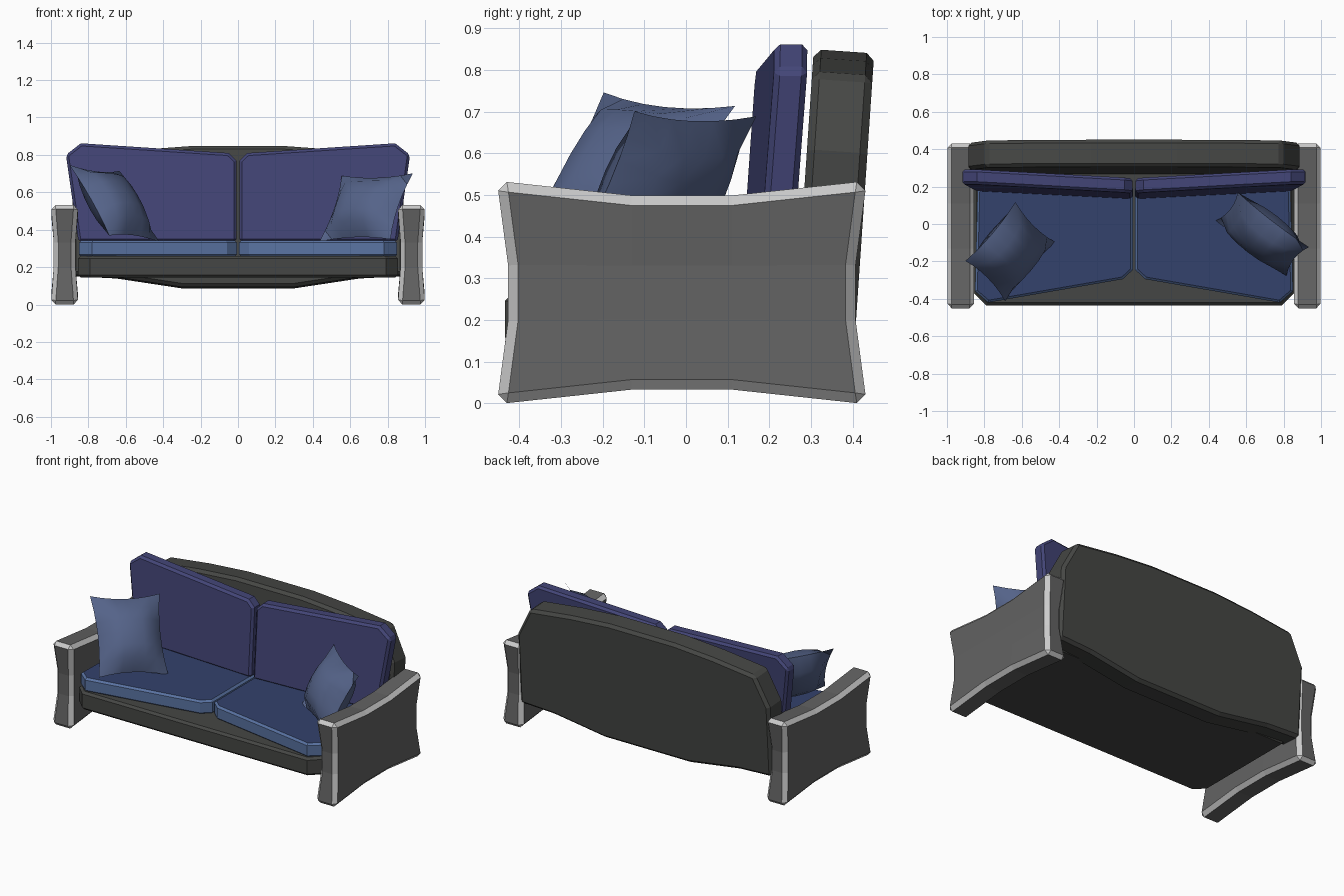
import bpy, bmesh
from mathutils import Vector

if "Cube" in bpy.data.objects:
    bpy.data.objects.remove(bpy.data.objects["Cube"])


def material(name, rgb):
    m = bpy.data.materials.new(name)
    m.diffuse_color = (*rgb, 1)
    m.use_nodes = True
    m.node_tree.nodes["Principled BSDF"].inputs["Base Color"].default_value = m.diffuse_color
    return m


ARM = material("arm_grey", (0.125, 0.125, 0.125))
TRIM = material("trim_grey", (0.55, 0.55, 0.55))
FRAME = material("frame_grey", (0.06, 0.062, 0.058))
SEAT = material("seat_blue", (0.033, 0.054, 0.15))
EDGE = material("seat_edge_blue", (0.1, 0.17, 0.36))
BACK = material("back_indigo", (0.056, 0.06, 0.185))
PILLOW = material("pillow_blue", (0.09, 0.125, 0.25))


def finish(name, bm, mats, bevel=0):
    """Bevel the sharp edges (strips take the last material) and make the object."""
    bmesh.ops.recalc_face_normals(bm, faces=bm.faces[:])
    if bevel:
        sharp = [e for e in bm.edges if e.calc_face_angle(0) > 0.9]
        bmesh.ops.bevel(bm, geom=sharp, offset=bevel, offset_type='OFFSET', segments=1,
                        profile=0.5, affect='EDGES', clamp_overlap=True,
                        material=len(mats) - 1)
    me = bpy.data.meshes.new(name)
    bm.to_mesh(me)
    bm.free()
    for m in mats:
        me.materials.append(m)
    ob = bpy.data.objects.new(name, me)
    bpy.context.collection.objects.link(ob)
    return ob


def prism(name, pts, place, mats, bevel):
    """Extrude an outline; place(a, b, s) positions each point for s = 0 and 1."""
    bm = bmesh.new()
    lo, hi = [[bm.verts.new(place(a, b, s)) for a, b in pts] for s in (0, 1)]
    bm.faces.new(lo)
    bm.faces.new(hi)
    n = len(pts)
    for i in range(n):
        j = (i + 1) % n
        f = bm.faces.new((lo[i], lo[j], hi[j], hi[i]))
        f.material_index = len(mats) - 1
    return finish(name, bm, mats, bevel)


def mirrored(half):
    return half + [(-x, b) for x, b in reversed(half)]


# Arms: boxes cut in three along depth and height, with the middles pulled in
def arm(name, side):
    bm = bmesh.new()
    bmesh.ops.create_cube(bm, size=2)
    edges = [e for e in bm.edges if abs(e.verts[0].co.x - e.verts[1].co.x) < 0.1]
    bmesh.ops.subdivide_edges(bm, edges=edges, cuts=2, use_grid_fill=True)
    for v in bm.verts:
        x, y, z = v.co
        mid_y, mid_z = abs(y) < 0.9, abs(z) < 0.9
        sy, sz = (1 if y > 0 else -1), (1 if z > 0 else -1)
        hx = 0.058 if mid_z else 0.073
        hy = 0.12 if mid_y else (0.417 if mid_z else 0.444)
        hz = 0.065 if mid_z else (0.233 if mid_y else 0.268)
        v.co = (side * 0.927 + x * hx, -0.01 + sy * hy, 0.266 + sz * hz)
    finish(name, bm, [ARM, TRIM], 0.024)


# Pillows: two bulging sheets with pinched sides, spanned by four corners
def pillow(name, a, b, c, d, thick=0.105, n=6):
    a, b, c, d = map(Vector, (a, b, c, d))
    mid = (a + b + c + d) / 4
    U, V = (b + c - a - d) / 4, (a + b - c - d) / 4
    nrm = U.cross(V).normalized()
    bm = bmesh.new()
    for s in (1, -1):
        rows = []
        for i in range(n + 1):
            row = []
            for j in range(n + 1):
                u, v = 2 * i / n - 1, 2 * j / n - 1
                qu, qv = 1 - u * u, 1 - v * v
                p = mid + U * u * (1 - 0.1 * qv) + V * v * (1 - 0.1 * qu)
                row.append(bm.verts.new(p + nrm * s * thick * (qu * qv) ** 0.55))
            rows.append(row)
        for i in range(n):
            for j in range(n):
                bm.faces.new((rows[i][j], rows[i + 1][j], rows[i + 1][j + 1], rows[i][j + 1]))
    bmesh.ops.remove_doubles(bm, verts=bm.verts[:], dist=0.0005)
    for f in bm.faces:
        f.smooth = True
    ob = finish(name, bm, [PILLOW])
    ob.data.set_sharp_from_angle(angle=0.9)


# Base frame
prism("base", mirrored([(0.79, -0.435), (0.855, -0.37), (0.855, 0.31)]),
      lambda x, y, s: (x, y, 0.145 + 0.115 * s), [FRAME], 0.014)

# Rear panel with bowed top and bottom, leaning back
panel = [(0.3, 0.095), (0.65, 0.148), (0.885, 0.16),
         (0.885, 0.61), (0.79, 0.795), (0.5, 0.83), (0.23, 0.85)]
prism("back_panel", mirrored(panel),
      lambda x, z, s: (x, 0.283 + 0.068 * (z - 0.5) + 0.145 * s, z - 0.01 * s), [FRAME], 0.018)

# Left and right arms, seat cushions and back cushions
seat = [(0.006, -0.245), (0.06, -0.295), (0.78, -0.42), (0.85, -0.36), (0.835, 0.24), (0.006, 0.2)]
back = [(0.008, 0.335), (0.008, 0.77), (0.05, 0.81), (0.84, 0.862), (0.92, 0.80), (0.853, 0.335)]
for word, side in (("left", -1), ("right", 1)):
    arm(word + "_arm", side)
    prism(word + "_seat_cushion", seat,
          lambda x, y, s: (side * x, y, 0.255 + 0.088 * s), [SEAT, EDGE], 0.012)
    prism(word + "_back_cushion", back,
          lambda x, z, s: (side * x, 0.145 + 0.07 * (z - 0.5) + 0.05 * x + 0.08 * s, z),
          [BACK], 0.014)

# Throw pillows leaning in the corners
pillow("left_pillow", (-0.90, -0.20, 0.755), (-0.635, 0.12, 0.705),
       (-0.42, -0.10, 0.345), (-0.69, -0.41, 0.36))
pillow("right_pillow", (0.93, -0.13, 0.705), (0.56, 0.175, 0.685),
       (0.43, 0.01, 0.34), (0.82, -0.27, 0.345))
